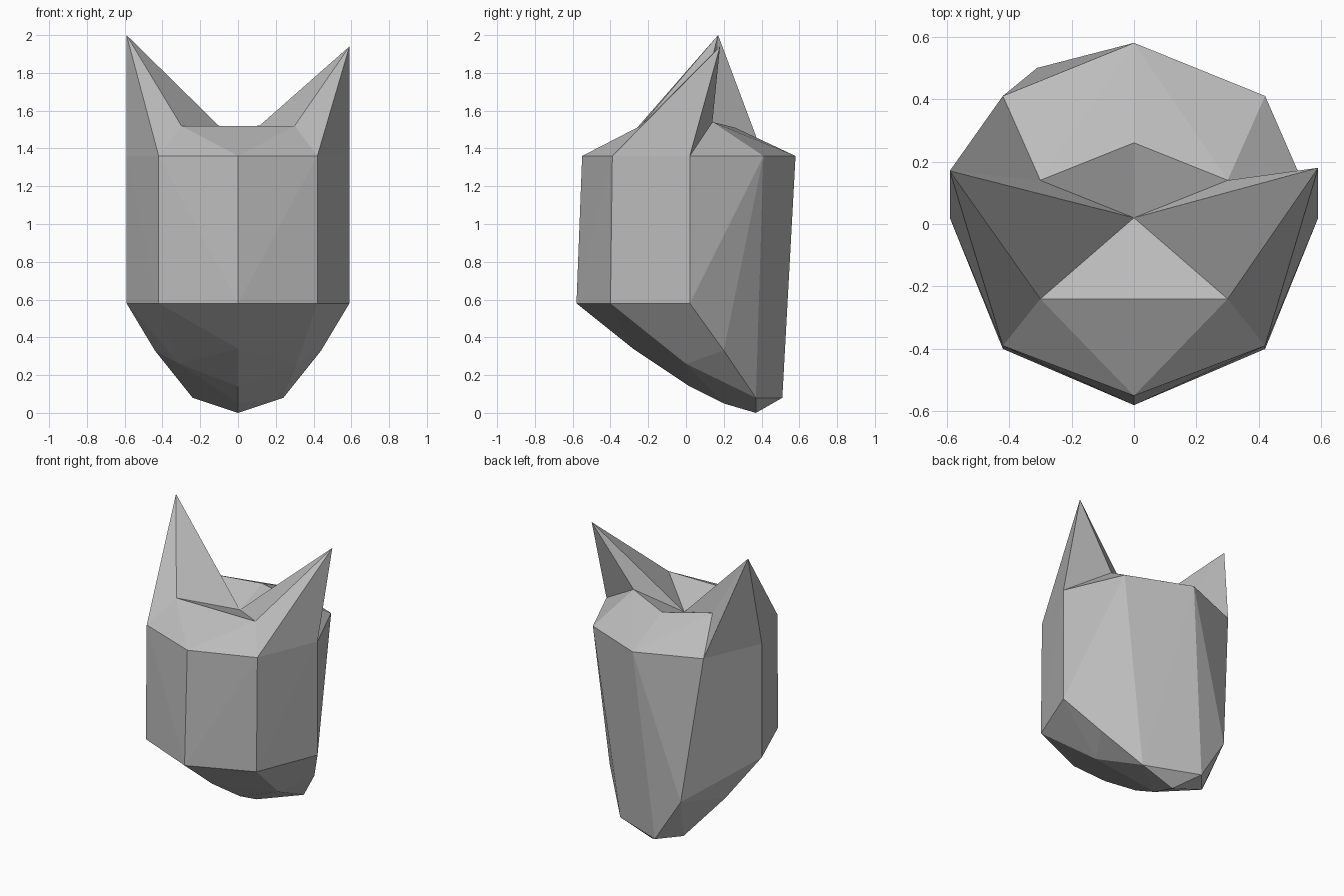
import bpy
import bmesh

cube = bpy.data.objects.get("Cube")
if cube:
    bpy.data.objects.remove(cube, do_unlink=True)

grey = bpy.data.materials.new("plain_grey")
grey.use_nodes = True
grey.diffuse_color = (0.5, 0.5, 0.5, 1)
grey.node_tree.nodes["Principled BSDF"].inputs["Base Color"].default_value = (0.5, 0.5, 0.5, 1)

bm = bmesh.new()


def pair(x, y, z):
    """Mirrored vertices, right (-x) then left (+x)."""
    return [bm.verts.new((-x, y, z)), bm.verts.new((x, y, z))]


def mid(y, z, x=0):
    return bm.verts.new((x, y, z))


# Upper rim of the faceted block
rim_z = 1.36
front = mid(-0.55, rim_z)
front_side = pair(0.42, -0.39, rim_z)
side = pair(0.59, 0.02, rim_z)
back_side = pair(0.42, 0.41, rim_z)
back = mid(0.58, rim_z)
rim = {front, back, *front_side, *side, *back_side}

# Lower rim, tapered underside, chin and uneven back
lower = [mid(-0.58, 0.58), mid(-0.28, 0.34), mid(0.02, 0.14), mid(0.2, 0.05), mid(0.37, 0)]
lower += pair(0.42, -0.40, 0.58) + pair(0.59, 0.02, 0.58)
lower += pair(0.44, 0.2, 0.33) + pair(0.31, 0, 0.26) + pair(0.24, 0.37, 0.08)
lower += [mid(0.5, 0.38, -0.31), mid(0.51, 0.08, -0.12)]

bmesh.ops.convex_hull(bm, input=list(rim) + lower)
lid = [f for f in bm.faces if all(v in rim for v in f.verts)]
bmesh.ops.delete(bm, geom=lid, context="FACES_ONLY")

# Sunken crown
pit = mid(0.02, 1.42)
crown_front = pair(0.3, -0.24, 1.52)
crown_back = pair(0.3, 0.14, 1.54)
crown_rear = mid(0.26, 1.51)
faces = [
    (front, *crown_front),
    (pit, *crown_front),
    (pit, crown_back[0], crown_rear),
    (pit, crown_back[1], crown_rear),
]

# Pointed ears, the right one taller and deeper
tips = [bm.verts.new((-0.59, 0.17, 2.0)), bm.verts.new((0.59, 0.18, 1.94))]
for i, tip in enumerate(tips):
    faces += [
        (front, front_side[i], crown_front[i]),
        (front_side[i], tip, crown_front[i]),
        (front_side[i], side[i], tip),
        (crown_front[i], tip, pit),
        (pit, tip, crown_back[i]),
        (back_side[i], back, crown_back[i]),
        (back, crown_rear, crown_back[i]),
    ]
faces += [
    (side[0], back_side[0], tips[0]),
    (back_side[0], crown_back[0], tips[0]),
    (side[1], crown_back[1], tips[1]),
    (side[1], back_side[1], crown_back[1]),
]
for f in faces:
    bm.faces.new(f)

bmesh.ops.delete(bm, geom=[v for v in bm.verts if not v.link_faces], context="VERTS")
bmesh.ops.recalc_face_normals(bm, faces=bm.faces[:])
mesh = bpy.data.meshes.new("eared_head")
bm.to_mesh(mesh)
bm.free()
mesh.materials.append(grey)
bpy.context.collection.objects.link(bpy.data.objects.new("eared_head", mesh))
